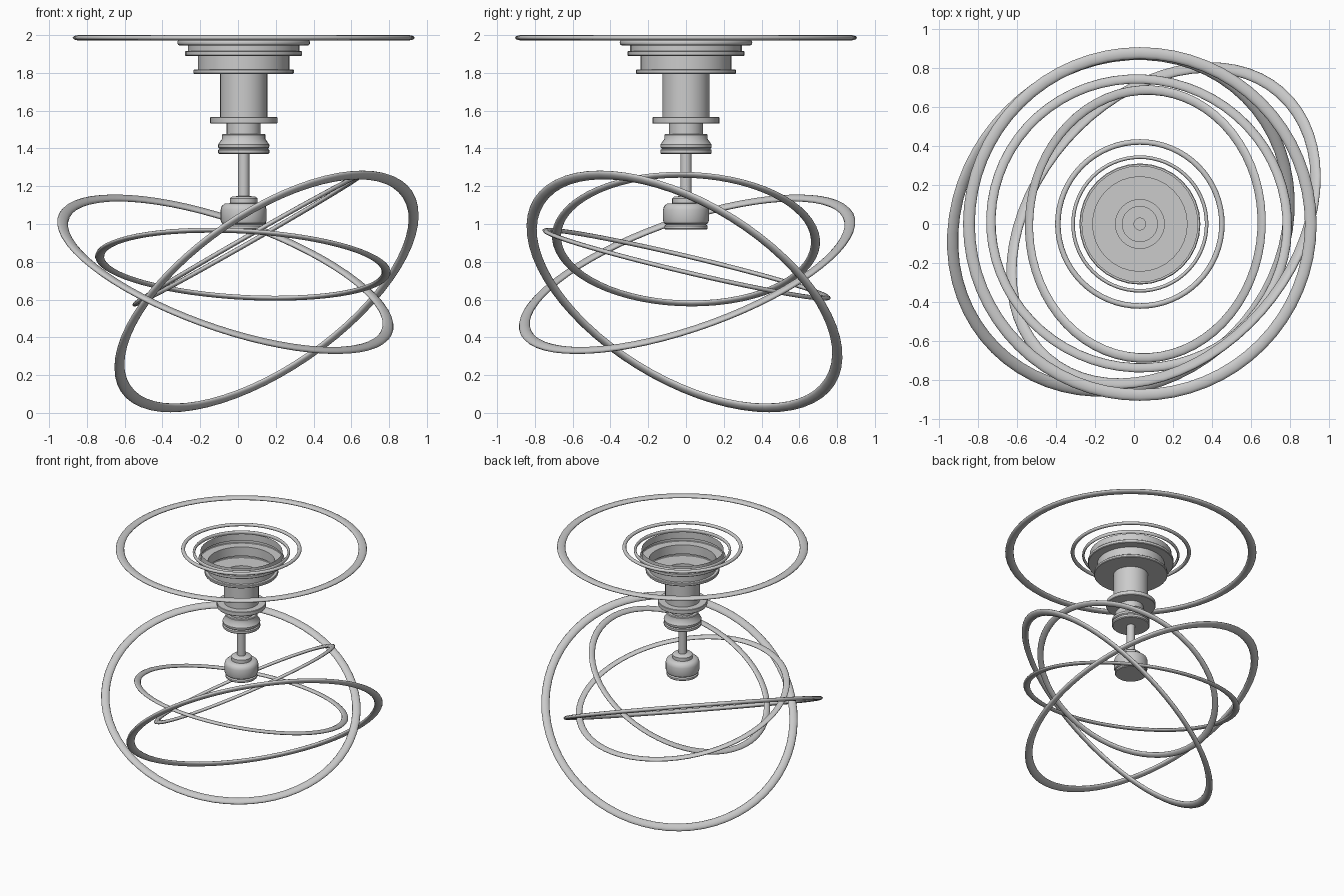
import bpy, bmesh, math
from mathutils import Vector

if "Cube" in bpy.data.objects:
    bpy.data.objects.remove(bpy.data.objects["Cube"])

CX = 0.03  # axis of the hanging stem


def smooth(obj, angle):
    bpy.ops.object.select_all(action='DESELECT')
    obj.select_set(True)
    bpy.context.view_layer.objects.active = obj
    bpy.ops.object.shade_smooth_by_angle(angle=math.radians(angle))


def lathe(name, profile, segments=32):
    """Open surface of revolution from (radius, z) points, bottom to top."""
    bm = bmesh.new()
    verts = [bm.verts.new((r, 0, z)) for r, z in profile]
    edges = [bm.edges.new(p) for p in zip(verts, verts[1:])]
    bmesh.ops.spin(bm, geom=verts + edges, cent=(0, 0, 0), axis=(0, 0, 1),
                   angle=math.tau, steps=segments, use_duplicate=False)
    bmesh.ops.remove_doubles(bm, verts=bm.verts, dist=0.0005)
    bmesh.ops.recalc_face_normals(bm, faces=bm.faces)
    mesh = bpy.data.meshes.new(name)
    bm.to_mesh(mesh)
    bm.free()
    obj = bpy.data.objects.new(name, mesh)
    bpy.context.collection.objects.link(obj)
    obj.location.x = CX
    smooth(obj, 35)


def ring(name, center, normal, radius, half_width, half_thick):
    """Torus with an elliptical section, turned to face its normal."""
    bpy.ops.mesh.primitive_torus_add(major_radius=radius, minor_radius=half_width,
                                     major_segments=64, minor_segments=12)
    obj = bpy.context.object
    obj.name = name
    for v in obj.data.vertices:
        v.co.z *= half_thick / half_width
    obj.rotation_euler = Vector(normal).to_track_quat('Z', 'Y').to_euler()
    obj.location = center
    smooth(obj, 60)


# Flat rings at the ceiling
UP = (0, 0, 1)
ring("ceiling_ring_outer", (CX, 0, 1.986), UP, 0.875, 0.03, 0.014)
ring("ceiling_ring_middle", (CX, 0, 1.985), UP, 0.42, 0.014, 0.012)
ring("ceiling_ring_inner", (CX, 0, 1.96), UP, 0.342, 0.009, 0.014)

# Four tilted hanging rings
ring("hanging_ring_low", (0.151, -0.008, 0.643), (-0.511, 0.45, 0.733), 0.906, 0.03, 0.015)
ring("hanging_ring_wide", (-0.067, 0.006, 0.734), (0.315, -0.314, 0.896), 0.908, 0.03, 0.015)
ring("hanging_ring_flat", (0.026, 0.003, 0.787), (0.055, 0.23, 0.97), 0.76, 0.024, 0.012)
ring("hanging_ring_small", (0.058, 0, 0.92), (-0.496, 0.025, 0.868), 0.686, 0.024, 0.012)

# Stepped canopy, hollow and open at the top
lathe("canopy", [
    (0.03, 1.37), (0.13, 1.37), (0.136, 1.376), (0.136, 1.392), (0.128, 1.398),
    (0.135, 1.405), (0.136, 1.42), (0.115, 1.45), (0.115, 1.472), (0.11, 1.477),
    (0.09, 1.477), (0.09, 1.532), (0.175, 1.532), (0.178, 1.536), (0.178, 1.563),
    (0.175, 1.566), (0.125, 1.566), (0.125, 1.795), (0.262, 1.795), (0.266, 1.8),
    (0.266, 1.814), (0.262, 1.818), (0.242, 1.818), (0.242, 1.89), (0.306, 1.89),
    (0.31, 1.894), (0.31, 1.912), (0.306, 1.916), (0.296, 1.916), (0.296, 1.97)])

# Stem
lathe("stem", [(0.03, 1.12), (0.03, 1.385)], 20)

# Rounded end cap below the stem
lathe("end_cap", [
    (0.0, 0.972), (0.11, 0.972), (0.115, 0.977), (0.115, 0.99), (0.105, 0.997),
    (0.116, 1.004), (0.122, 1.02), (0.122, 1.075), (0.116, 1.095), (0.1, 1.108),
    (0.073, 1.11), (0.073, 1.136), (0.062, 1.145), (0.03, 1.148)])
